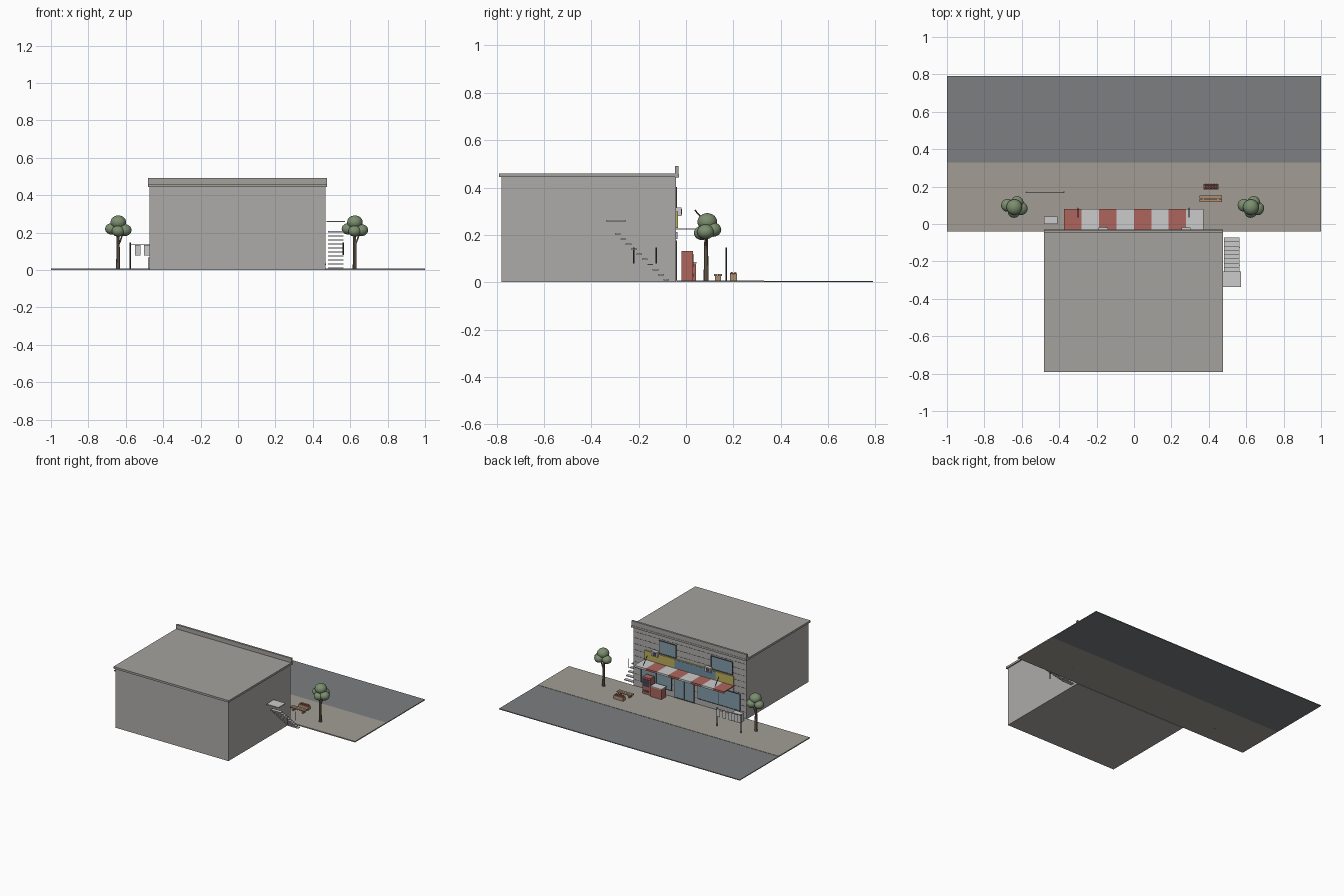
import bpy, math
from mathutils import Vector

if "Cube" in bpy.data.objects:
    bpy.data.objects.remove(bpy.data.objects["Cube"])

mats = {}
COL = dict(asphalt=(.20, .21, .22), paving=(.36, .34, .30), wall=(.42, .41, .40), roof=(.37, .36, .34),
           red=(.42, .13, .11), yellow=(.50, .42, .10), glass=(.22, .33, .40), dark=(.06, .06, .07),
           blue=(.16, .27, .36), trunk=(.20, .15, .11), leaf=(.20, .27, .16), wood=(.42, .28, .17),
           pale=(.55, .55, .54))


def paint(ob, name, col):
    ob.name = name
    if col:
        if col not in mats:
            mats[col] = bpy.data.materials.new(col)
            mats[col].diffuse_color = (*COL[col], 1)
        ob.data.materials.append(mats[col])
    return ob


def box(name, x, y, z, col=None):
    """Box from (min, max) pairs."""
    bpy.ops.mesh.primitive_cube_add(size=1, location=[(a + b) / 2 for a, b in (x, y, z)])
    ob = bpy.context.object
    ob.scale = [b - a for a, b in (x, y, z)]
    bpy.ops.object.transform_apply(location=False, rotation=False, scale=True)
    return paint(ob, name, col)


def rod(name, a, b, r, col=None, sides=8, r2=None):
    """Tapered cylinder between two points."""
    a, b = Vector(a), Vector(b)
    d = b - a
    bpy.ops.mesh.primitive_cone_add(vertices=sides, radius1=r, radius2=r2 or r, depth=d.length,
                                    location=(a + b) / 2)
    ob = bpy.context.object
    ob.rotation_mode = 'QUATERNION'
    ob.rotation_quaternion = d.to_track_quat('Z', 'Y')
    return paint(ob, name, col)


# Street and pavement
box("road", (-1, 1), (.33, .79), (0, .006), "asphalt")
box("sidewalk", (-1, 1), (-.04, .33), (0, .008), "paving")

# Building shell, roof and parapet
W = -.043
box("building_body", (-.472, .467), (-.78, W), (0, .445), "wall")
box("roof_slab", (-.481, .476), (-.79, -.035), (.445, .46), "roof")
box("parapet", (-.481, .476), (-.047, -.032), (.455, .492), "roof")
box("cornice", (-.481, .476), (-.047, -.03), (.443, .457), "roof")

# Siding lines on the facade
for i in range(9):
    z = .05 + i * .045
    box("siding_line", (-.47, .465), (W, W + .001), (z, z + .002), "dark")


def window(name, x0, x1, z0, z1, bars=1, col="glass"):
    """Glass pane with a thin frame and mullions."""
    t = .004
    box(name + "_glass", (x0, x1), (W, W + .003), (z0, z1), col)
    for i in range(bars + 2):
        x = x0 + (x1 - x0) * i / (bars + 1)
        box(name + "_mullion", (x - t / 2, x + t / 2), (W, W + .006), (z0, z1), "dark")
    for z in (z0, z1):
        box(name + "_rail", (x0 - t / 2, x1 + t / 2), (W, W + .006), (z - t / 2, z + t / 2), "dark")


# Upper windows, shopfront and door
window("upper_window_right", .11, .25, .305, .40, 0)
window("upper_window_left", -.36, -.18, .305, .40, 0)
window("shop_window_left", -.42, -.07, .05, .175, 1)
window("shop_window_right", .15, .40, .05, .175, 1)
window("door", -.04, .125, .01, .175, 1)
box("transom", (-.37, .37), (W, W + .008), (.182, .212), "wall")

# Sign board with plain centre panel
box("sign_board", (-.37, .37), (W, -.034), (.23, .298), "yellow")
box("sign_panel", (-.22, .12), (-.036, -.033), (.234, .294), "blue")

# Striped awning with front trim and braces
x0, w = -.373, .0931
for i in range(8):
    c = "pale" if i % 2 else "red"
    box("awning_stripe", (x0 + i * w, x0 + (i + 1) * w), (W, .08), (.222, .228), c)
    box("awning_valance", (x0 + i * w, x0 + (i + 1) * w), (.077, .081), (.214, .228), c)
for x in (-.30, .295):
    rod("sign_lamp", (x, .085, .25), (x, .037, .305), .003, "dark")

# Air conditioners
for x in (-.165, .278):
    box("air_conditioner", (x - .025, x + .025), (W, -.018), (.28, .316), "pale")
    box("air_conditioner_grille", (x - .018, x + .01), (-.018, -.016), (.286, .31), "dark")

# Vending machine and freezer
box("vending_machine", (.275, .34), (-.018, .03), (.008, .133), "red")
box("vending_window", (.282, .333), (.03, .032), (.065, .12), "dark")
box("vending_slot", (.285, .33), (.03, .032), (.022, .037), "dark")
box("freezer", (.175, .265), (-.015, .043), (.008, .08), "red")
box("freezer_lid", (.173, .267), (-.017, .045), (.08, .086), "pale")

# Utility box by the wall
box("utility_box", (-.48, -.41), (.0, .04), (.008, .068), "pale")

# Bench with slatted seat
for i in range(2):
    y = .118 + i * .018
    box("bench_slat", (.35, .47), (y, y + .016), (.027, .034), "wood")
for x in (.365, .445):
    box("bench_leg", (x, x + .01), (.122, .148), (.008, .027), "wood")

# Crate with fruit
box("crate", (.372, .452), (.185, .215), (.008, .034), "wood")
for i in range(5):
    for y in (.193, .207):
        bpy.ops.mesh.primitive_ico_sphere_add(subdivisions=2, radius=.007,
                                              location=(.383 + i * .0145, y, .036))
        paint(bpy.context.object, "fruit", "red")

# Clothesline with hanging cloths
for x in (-.576, -.375):
    rod("clothesline_post", (x, .17, 0), (x, .17, .147), .0035, "dark")
rod("clothesline", (-.576, .17, .137), (-.375, .17, .137), .0015, "dark")
for i in range(4):
    x = -.552 + i * .05
    box("hanging_cloth", (x, x + .03), (.169, .171), (.078, .135), "pale")

# Outside stairs, landing and rail posts
for i in range(10):
    y, z = -.083 - i * .0228, .01 + i * .0216
    box("stair_tread", (.48, .565), (y - .012, y + .012), (z - .003, z + .003))
box("stair_landing", (.474, .573), (-.338, -.254), (.256, .262))
for y in (-.125, -.22):
    rod("rail_post", (.563, y, .08), (.563, y, .147), .003, "dark")

# Trees: tapered trunk, one branch and leaf clumps (dx, dy, z, radius)
clumps = [(-.005, .005, .255, .042), (-.042, .015, .22, .034),
          (.030, -.002, .213, .036), (-.006, -.018, .208, .034), (.01, .03, .222, .034)]
for tx in (-.635, .63):
    rod("tree_trunk", (tx - .006, .085, 0), (tx - .006, .085, .22), .011, "trunk", 8, .007)
    rod("tree_branch", (tx, .085, .14), (tx + .025, .085, .21), .004, "trunk", 6)
    for dx, dy, z, r in clumps:
        bpy.ops.mesh.primitive_ico_sphere_add(subdivisions=3, radius=r, location=(tx + dx, .085 + dy, z))
        ob = paint(bpy.context.object, "tree_leaves", "leaf")
        ob.scale.z = .88
        bpy.ops.object.shade_smooth()

for m in bpy.data.materials:
    if m.users and not m.is_grease_pencil:
        m.use_nodes = True
        m.node_tree.nodes["Principled BSDF"].inputs["Base Color"].default_value = m.diffuse_color
